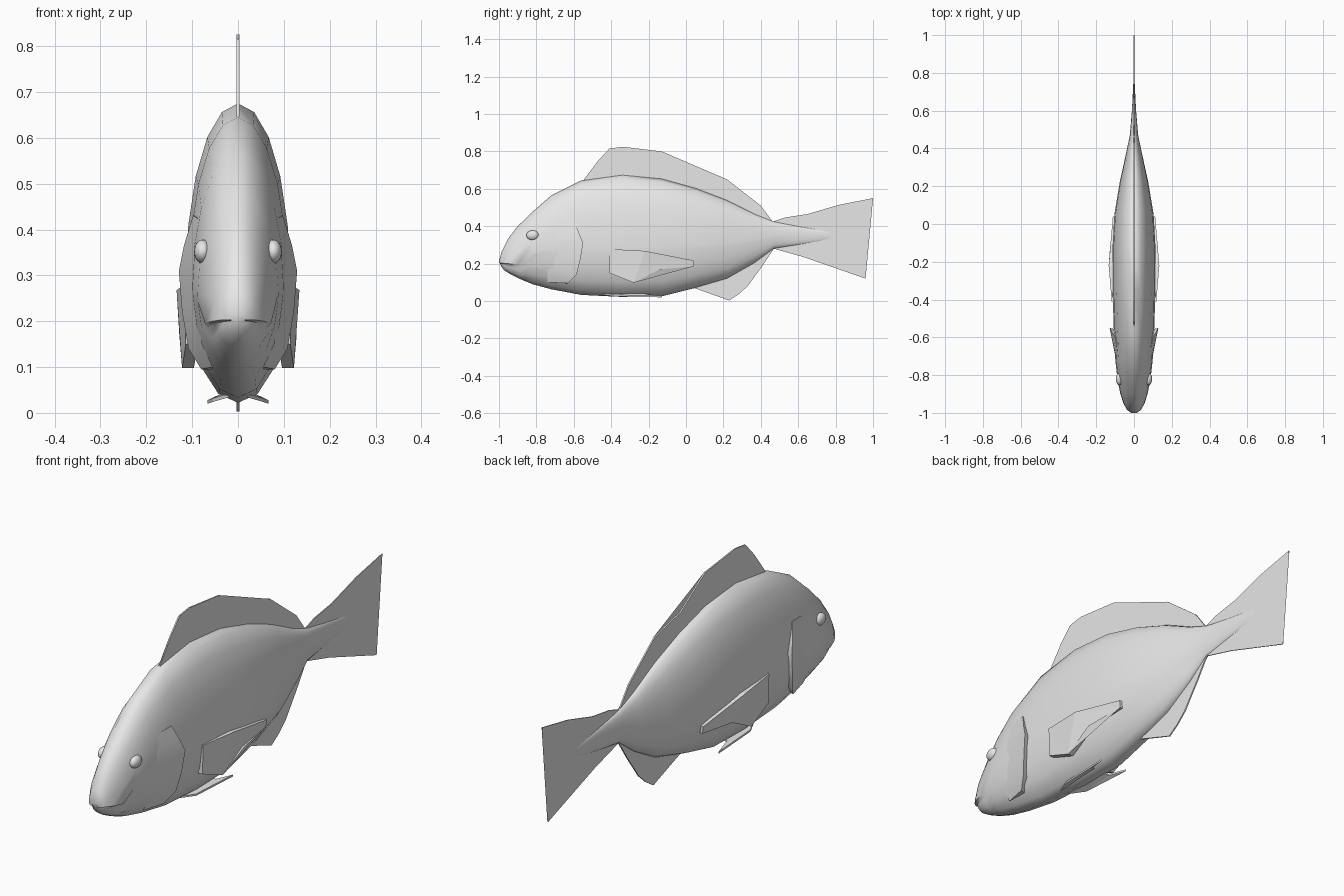
import bpy, bmesh, math

cube = bpy.data.objects.get("Cube")
if cube:
    bpy.data.objects.remove(cube, do_unlink=True)

grey = bpy.data.materials.new("plain_grey")
grey.use_nodes = True
grey.diffuse_color = (0.8, 0.8, 0.8, 1)
grey.node_tree.nodes["Principled BSDF"].inputs["Base Color"].default_value = (0.8, 0.8, 0.8, 1)


def finish(name, bm, angle=None):
    """Turn a bmesh into a named object, smooth below the given angle."""
    bmesh.ops.recalc_face_normals(bm, faces=bm.faces)
    mesh = bpy.data.meshes.new(name)
    bm.to_mesh(mesh)
    bm.free()
    mesh.materials.append(grey)
    obj = bpy.data.objects.new(name, mesh)
    bpy.context.collection.objects.link(obj)
    if angle:
        bpy.ops.object.select_all(action='DESELECT')
        obj.select_set(True)
        bpy.context.view_layer.objects.active = obj
        bpy.ops.object.shade_smooth_by_angle(angle=math.radians(angle))
    return obj


def slab(name, outer, inner, angle=None):
    """Closed slab between two matching outlines."""
    bm = bmesh.new()
    a = [bm.verts.new(p) for p in outer]
    b = [bm.verts.new(p) for p in inner]
    n = len(a)
    caps = [bm.faces.new(a), bm.faces.new(b[::-1])]
    for i in range(n):
        j = (i + 1) % n
        bm.faces.new((a[i], b[i], b[j], a[j]))
    bmesh.ops.triangulate(bm, faces=caps)
    return finish(name, bm, angle)


def upright_fin(name, outline, half=0.003):
    """Thin fin on the centre plane from a (y, z) outline."""
    slab(name, [(half, y, z) for y, z in outline], [(-half, y, z) for y, z in outline])


# Body stations: y, bottom, top, half width, height of widest point
stations = [
    (-1.0, .185, .215, .016, .203), (-.985, .165, .265, .036, .203),
    (-.95, .143, .335, .056, .20), (-.90, .118, .40, .072, .195),
    (-.82, .090, .478, .088, .26), (-.72, .063, .565, .099, .28),
    (-.56, .033, .645, .107, .29), (-.34, .022, .675, .114, .29),
    (-.13, .025, .655, .114, .30), (.05, .070, .605, .104, .30),
    (.22, .120, .540, .076, .31), (.37, .205, .465, .043, .33),
    (.47, .280, .425, .022, .35), (.60, .300, .400, .011, .35),
    (.78, .330, .370, .002, .35)]
angles = [0, 18, 36, 54, 72, 90, 108, 126, 144, 162, 180,
          186, 205, 225, 248, 270, 292, 315, 335, 354]
bm = bmesh.new()
rings = []
for y, zb, zt, w, zw in stations:
    ring = []
    for a in angles:
        c, s = math.cos(math.radians(a)), math.sin(math.radians(a))
        x, yy = w * c, y
        z = zw + s * ((zt - zw) if s > 0 else (zw - zb))
        if s < -0.01 and y < -.86:      # lower jaw sits behind the upper lip
            x, yy = x * .88, y + .012
        ring.append(bm.verts.new((x, yy, z)))
    rings.append(ring)
n = len(angles)
for r, q in zip(rings, rings[1:]):
    for i in range(n):
        j = (i + 1) % n
        bm.faces.new((r[i], r[j], q[j], q[i]))
bm.faces.new(rings[0])
bm.faces.new(rings[-1])
finish("body", bm, 50)

# Fins on the centre plane
upright_fin("dorsal_fin", [
    (-.56, .63), (-.53, .66), (-.47, .75), (-.41, .815), (-.34, .825), (-.13, .80),
    (.04, .69), (.22, .65), (.40, .51), (.46, .43), (.46, .38), (.22, .50),
    (.04, .57), (-.30, .62)])
upright_fin("tail_fin", [
    (.45, .42), (.53, .447), (.65, .465), (.82, .515), (1.0, .55), (.96, .475),
    (.84, .345), (.94, .21), (.96, .12), (.63, .235), (.47, .28)], .002)
upright_fin("anal_fin", [
    (.03, .07), (.05, .068), (.23, .003), (.28, .035), (.33, .08), (.41, .19),
    (.47, .28), (.44, .31), (.22, .17), (.05, .12)])

# Paired parts: outlines given for the +x side
pectoral = [(.118, -.41, .278), (.134, -.22, .268), (.112, .04, .217), (.108, .04, .185),
            (.128, -.14, .17), (.122, -.28, .098), (.114, -.41, .15)]
pelvic = [(.02, -.45, .034), (.055, -.37, .024), (.066, -.13, .020), (.045, -.22, .030),
          (.02, -.22, .040)]
gill_edge = [(.098, -.60, .43), (.118, -.572, .365), (.129, -.55, .31), (.122, -.565, .22),
             (.108, -.585, .14), (.080, -.63, .095)]
gill_root = [(.080, -.74, .42), (.088, -.74, .36), (.091, -.74, .30), (.088, -.74, .22),
             (.078, -.74, .15), (.055, -.74, .10)]

for side, sx in (("left", 1), ("right", -1)):
    slab(side + "_pectoral_fin",
         [(sx * x, y, z) for x, y, z in pectoral],
         [(sx * (x - (.012 if y > 0 else .026)), y, z) for x, y, z in pectoral])
    slab(side + "_pelvic_fin",
         [(sx * x, y, z) for x, y, z in pelvic],
         [(sx * x, y, z + .008) for x, y, z in pelvic])

    # Gill cover: plate that flares off the cheek and folds back into the body
    bm = bmesh.new()
    rows = [gill_root, gill_edge, [(x * .70, y - .01, z) for x, y, z in gill_edge]]
    rows = [[bm.verts.new((sx * x, y, z)) for x, y, z in row] for row in rows]
    for k in range(3):
        r, q = rows[k], rows[(k + 1) % 3]
        for i in range(5):
            bm.faces.new((r[i], r[i + 1], q[i + 1], q[i]))
    for end in (0, -1):
        bm.faces.new([row[end] for row in rows])
    finish(side + "_gill_cover", bm, 40)

    # Eye: low bump on the cheek
    bm = bmesh.new()
    bmesh.ops.create_uvsphere(bm, u_segments=16, v_segments=10, radius=1)
    for v in bm.verts:
        v.co = (sx * .077 + v.co.x * .019, -.82 + v.co.y * .034, .352 + v.co.z * .026)
    finish(side + "_eye", bm, 60)
